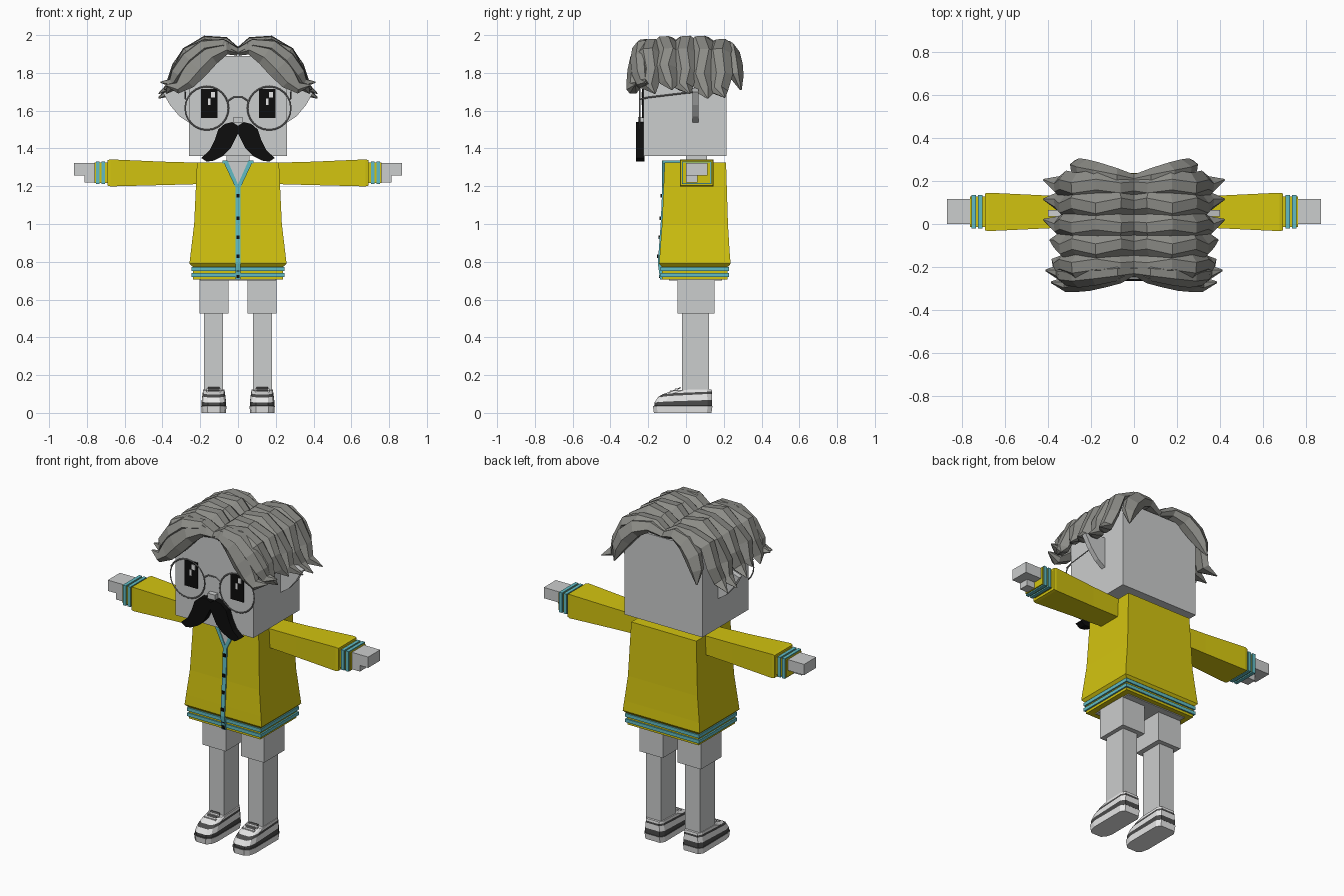
import bpy, bmesh, math
from mathutils import Vector

cube = bpy.data.objects.get("Cube")
if cube:
    bpy.data.objects.remove(cube)


def material(name, r, g, b):
    m = bpy.data.materials.new(name)
    m.use_nodes = True
    m.diffuse_color = (r, g, b, 1)
    m.node_tree.nodes["Principled BSDF"].inputs["Base Color"].default_value = (r, g, b, 1)
    return m


SKIN = material("pale grey skin", .6, .61, .61)
YELLOW = material("yellow cloth", .65, .55, .005)
CYAN = material("cyan trim", .12, .5, .55)
HAIR = material("grey hair", .26, .26, .24)
BLACK = material("black", .004, .004, .004)
DARK = material("dark shoe grey", .07, .07, .07)
WHITE = material("white", .8, .8, .8)
WIRE = material("wire grey", .3, .3, .3)


def loft(name, rings, mats, pair=False):
    """Skin a row of equal rings; one material per band; pair also builds the mirror side."""
    mats = mats if isinstance(mats, list) else [mats]
    for side, sign in ((("left_", 1), ("right_", -1)) if pair else (("", 1),)):
        bm = bmesh.new()
        loops = [[bm.verts.new((p[0] * sign, p[1], p[2])) for p in ring] for ring in rings]
        n = len(loops[0])
        for k in range(len(loops) - 1):
            a, b = loops[k], loops[k + 1]
            for i in range(n):
                j = (i + 1) % n
                f = bm.faces.new((a[i], a[j], b[j], b[i]))
                f.material_index = min(k, len(mats) - 1)
        bm.faces.new(loops[0])
        bm.faces.new(loops[-1]).material_index = len(mats) - 1
        bmesh.ops.recalc_face_normals(bm, faces=bm.faces)
        mesh = bpy.data.meshes.new(side + name)
        bm.to_mesh(mesh)
        bm.free()
        for m in mats:
            mesh.materials.append(m)
        bpy.context.collection.objects.link(bpy.data.objects.new(side + name, mesh))


def rect_z(z, x0, x1, y0, y1):
    return [(x0, y0, z), (x1, y0, z), (x1, y1, z), (x0, y1, z)]


def rect_x(x, y0, y1, z0, z1):
    return [(x, y0, z0), (x, y1, z0), (x, y1, z1), (x, y0, z1)]


def box(name, x0, x1, y0, y1, z0, z1, mat, pair=False):
    loft(name, [rect_z(z, x0, x1, y0, y1) for z in (z0, z1)], mat, pair)


def plate(name, outline, y0, y1, mat, pair=False):
    loft(name, [[(x, y, z) for x, z in outline] for y in (y0, y1)], mat, pair)


def wire(name, points, radius, pair=False, cyclic=False):
    for side, sign in ((("left_", 1), ("right_", -1)) if pair else (("", 1),)):
        c = bpy.data.curves.new(side + name, "CURVE")
        c.dimensions = "3D"
        c.bevel_depth, c.bevel_resolution = radius, 0
        s = c.splines.new("POLY")
        s.points.add(len(points) - 1)
        for p, (x, y, z) in zip(s.points, points):
            p.co = (x * sign, y, z, 1)
        s.use_cyclic_u = cyclic
        c.materials.append(WIRE)
        bpy.context.collection.objects.link(bpy.data.objects.new(side + name, c))


# Head, neck, ears, nose
box("head", -.26, .26, -.225, .215, 1.36, 1.89, SKIN)
box("neck", -.06, .06, 0, .11, 1.32, 1.37, SKIN)
plate("ear", [(.25, 1.53), (.31, 1.57), (.36, 1.63), (.4, 1.7), (.34, 1.72), (.25, 1.72)],
      .035, .065, SKIN, True)
box("nose", -.025, .025, -.255, -.22, 1.535, 1.567, SKIN)

# Eyes with highlights
for label, x in (("left", .155), ("right", -.152)):
    box(label + "_eye", x - .043, x + .043, -.232, -.224, 1.56, 1.715, BLACK)
    box(label + "_eye_glint", x + .008, x + .03, -.235, -.231, 1.67, 1.7, WHITE)
    box(label + "_eye_spark", x - .006, x + .006, -.235, -.231, 1.63, 1.665, WHITE)

# Spectacles
ring = [(.165 + .115 * math.cos(a), -.245, 1.613 + .115 * math.sin(a))
        for a in (i * math.tau / 24 for i in range(24))]
wire("spectacle_rim", ring, .004, True, True)
wire("spectacle_temple", [(.277, -.245, 1.66), (.28, -.2, 1.67), (.28, .05, 1.7)], .004, True)
wire("spectacle_bridge", [(-.055, -.245, 1.65), (-.025, -.245, 1.67),
                          (.025, -.245, 1.67), (.055, -.245, 1.65)], .004)

# Moustache
plate("moustache", [(0, 1.52), (.03, 1.54), (.07, 1.53), (.105, 1.5), (.125, 1.44), (.15, 1.39),
                    (.195, 1.35), (.165, 1.33), (.13, 1.335), (.08, 1.36), (.04, 1.4), (0, 1.48)],
      -.265, -.22, BLACK, True)


# Hair locks: ridged tapering strips swept from the parting
def lock(name, path, widths, thick):
    pts = [Vector(p) for p in path]
    rings = []
    for i, p in enumerate(pts):
        t = pts[min(i + 1, len(pts) - 1)] - pts[max(i - 1, 0)]
        n = Vector((-t.z, 0, t.x)).normalized()
        w, h = widths[i], thick[i]
        rings.append([p + Vector((0, u * w, 0)) + n * (v * h) for u, v in
                      ((-1, -.1), (-.45, .9), (.3, 1), (1, 0), (.5, -.7), (-.5, -.7))])
    loft(name, rings, HAIR, True)


# y at parting, tip reach, drop of the tip, lift of the crown
rows = [(-.19, .38, .02, -.015), (-.1, .39, 0, 0), (-.005, .42, .02, .002),
        (.09, .42, .045, .002), (.18, .42, .04, -.015)]
for k, (y, reach, drop, lift) in enumerate(rows):
    sway = .012 if k % 2 else -.008
    lock(f"side_lock_{k + 1}",
         [(0, y, 1.905), (.07, y + sway, 1.955 + lift), (.17, y - sway, 1.962 + lift),
          (.265, y + sway, 1.905), (.315, y - sway, 1.83 - drop),
          (.345, y + sway, 1.745 - drop), (reach, y + .025, 1.71 - drop)],
         (.055, .062, .066, .066, .06, .05, .004),
         (.025, .034, .034, .036, .036, .035, .003))

lock("front_lock", [(0, -.205, 1.905), (.06, -.23, 1.925), (.14, -.245, 1.89), (.21, -.265, 1.82),
                    (.265, -.27, 1.755), (.32, -.28, 1.715), (.385, -.27, 1.735)],
     (.035, .045, .05, .045, .045, .035, .004), (.02, .04, .07, .075, .06, .035, .004))
lock("fringe_lock", [(0, -.215, 1.91), (.08, -.22, 1.95), (.18, -.23, 1.935), (.26, -.24, 1.87),
                     (.32, -.235, 1.79), (.35, -.225, 1.74), (.41, -.215, 1.75)],
     (.03, .045, .055, .055, .05, .035, .004), (.02, .03, .04, .045, .04, .03, .004))
lock("back_lock", [(0, .2, 1.905), (.08, .215, 1.935), (.16, .235, 1.91), (.22, .25, 1.85),
                   (.255, .265, 1.785), (.275, .29, 1.71)],
     (.03, .045, .05, .05, .04, .005), (.02, .035, .055, .06, .045, .005))

# Jacket body: height, half width, front, back
profile = [(.775, .243, -.13, .225), (.79, .257, -.142, .236), (.85, .25, -.138, .231),
           (1.0, .232, -.127, .222), (1.325, .217, -.113, .212)]
loft("jacket_body", [rect_z(z, -w, w, f, b) for z, w, f, b in profile], YELLOW)


def front(z):
    for (z0, _, f0, _), (z1, _, f1, _) in zip(profile, profile[1:]):
        if z <= z1:
            return f0 + (f1 - f0) * max(0, (z - z0) / (z1 - z0))
    return profile[-1][2]


# Hem with two ribs
box("hem", -.237, .237, -.126, .22, .705, .78, YELLOW)
for k, z in enumerate((.72, .752)):
    box(f"hem_rib_{k + 1}", -.246, .246, -.134, .228, z, z + .02, CYAN)
box("hips", -.2, .2, -.09, .19, .7, .72, SKIN)

# Placket, buttons and collar
loft("placket", [rect_z(z, -.013, .013, front(z) - .007, front(z) + .01)
                 for z in (.705, .79, .85, 1.0, 1.2)], CYAN)
for k, z in enumerate((.722, .757, .83, .93, 1.03, 1.15)):
    y = front(z)
    box(f"button_{k + 1}", -.009, .009, y - .014, y, z - .009, z + .009, BLACK)
plate("shirt_front", [(-.06, 1.33), (.06, 1.33), (0, 1.2)], -.122, -.11, SKIN)
plate("lapel", [(.055, 1.335), (.08, 1.335), (.012, 1.19), (0, 1.19), (0, 1.21)],
      -.126, -.11, CYAN, True)
box("collar", .055, .082, -.12, 0, 1.32, 1.337, CYAN, True)

# Sleeves, ribbed cuffs and hands
loft("sleeve", [rect_x(.18, -.012, .125, 1.212, 1.324), rect_x(.4, -.02, .132, 1.206, 1.33),
                rect_x(.675, -.033, .145, 1.199, 1.342), rect_x(.69, -.03, .142, 1.203, 1.338)],
     YELLOW, True)
box("cuff", .685, .76, -.015, .127, 1.218, 1.325, YELLOW, True)
for k, x in enumerate((.703, .733)):
    box(f"cuff_rib_{k + 1}", x, x + .02, -.022, .134, 1.211, 1.332, CYAN, True)
box("palm", .75, .868, 0, .115, 1.257, 1.322, SKIN, True)
box("thumb", .75, .813, 0, .06, 1.22, 1.26, SKIN, True)

# Legs
box("thigh", .05, .205, -.045, .15, .525, .71, SKIN, True)
box("shin", .08, .18, -.02, .122, .1, .53, SKIN, True)


# Shoes: rounded outlines stacked by height
def sole(z, toe, heel, w, toe_z=None):
    shape = [(-.5, toe), (.5, toe), (.85, toe + .02), (1, toe + .06), (1, heel - .025),
             (.75, heel), (-.75, heel), (-1, heel - .025), (-1, toe + .06), (-.85, toe + .02)]
    low = z if toe_z is None else toe_z
    span = heel - toe
    return [(.128 + u * w, y, low + (z - low) * min(1, (y - toe) / span * 2)) for u, y in shape]


loft("shoe", [sole(0, -.17, .135, .064), sole(.036, -.175, .14, .067), sole(.038, -.168, .138, .064),
              sole(.068, -.168, .138, .064, .055), sole(.1, -.15, .137, .06, .082),
              sole(.112, -.125, .137, .058, .098), sole(.125, -.07, .136, .056, .118)],
     [WHITE, DARK, DARK, WHITE, DARK, WHITE], True)
loft("shoe_tongue", [[(x, y, z) for x, y, z in ((.098, -.1, .098), (.158, -.1, .098),
                                                (.158, -.03, .13), (.098, -.03, .13))],
                     [(x, y, z) for x, y, z in ((.098, -.1, .106), (.158, -.1, .106),
                                                (.158, -.03, .136), (.098, -.03, .136))]], DARK, True)
for k in range(2):
    y, z = -.085 + k * .028, .106 + k * .012
    box(f"shoe_lace_{k + 1}", .09, .166, y, y + .014, z, z + .012, WHITE, True)
